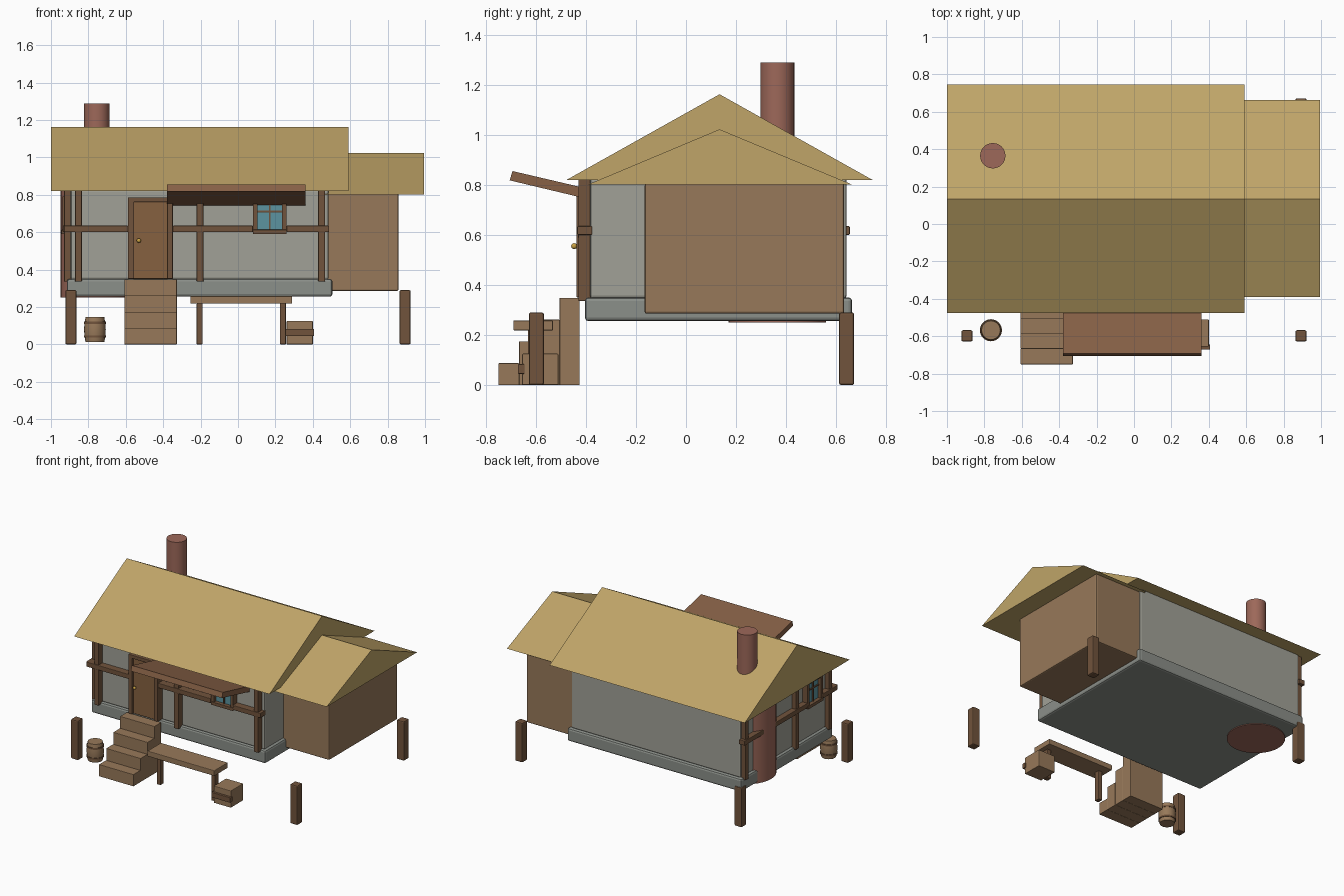
import bpy, bmesh, math
from mathutils import Matrix

if "Cube" in bpy.data.objects:
    bpy.data.objects.remove(bpy.data.objects["Cube"])


def material(name, r, g, b):
    m = bpy.data.materials.new(name)
    m.diffuse_color = [(c / 255) ** 2.2 for c in (r, g, b)] + [1]
    m.use_nodes = True
    m.node_tree.nodes["Principled BSDF"].inputs["Base Color"].default_value = m.diffuse_color
    return m


STRAW = material("straw", 190, 163, 104)
PLANK = material("plank", 150, 120, 90)
TIMBER = material("timber", 112, 84, 62)
DOOR = material("door_wood", 133, 97, 66)
AWNING = material("awning_wood", 134, 97, 72)
BRICK = material("brick", 156, 104, 90)
PLASTER = material("plaster", 160, 160, 150)
STONE = material("stone", 138, 142, 136)
GLASS = material("glass", 92, 146, 158)
BRASS = material("brass", 200, 160, 70)


def finish(bm, name, mat, smooth=False):
    bmesh.ops.recalc_face_normals(bm, faces=bm.faces)
    me = bpy.data.meshes.new(name)
    bm.to_mesh(me)
    bm.free()
    me.materials.append(mat)
    ob = bpy.data.objects.new(name, me)
    bpy.context.collection.objects.link(ob)
    if smooth:
        bpy.ops.object.select_all(action='DESELECT')
        ob.select_set(True)
        bpy.context.view_layer.objects.active = ob
        bpy.ops.object.shade_smooth_by_angle(angle=math.radians(35))
    return ob


def box(name, x, y, z, mat, bevel=0.004):
    """Box from (min, max) ranges with softened edges."""
    bm = bmesh.new()
    bmesh.ops.create_cube(bm, size=1)
    for v in bm.verts:
        v.co = [r[0] if c < 0 else r[1] for c, r in zip(v.co, (x, y, z))]
    if bevel:
        bmesh.ops.bevel(bm, geom=bm.edges[:], offset=bevel, segments=2,
                        profile=0.5, affect='EDGES')
    return finish(bm, name, mat)


def extrude_x(name, profile, x0, x1, mat):
    """Sweep a (y, z) profile along x."""
    bm = bmesh.new()
    f = bm.faces.new([bm.verts.new((x0, y, z)) for y, z in profile])
    r = bmesh.ops.extrude_face_region(bm, geom=[f])
    for v in r['geom']:
        if isinstance(v, bmesh.types.BMVert):
            v.co.x = x1
    return finish(bm, name, mat)


def lathe(name, cx, cy, profile, mat, n=24):
    """Closed solid of revolution from (radius, z) points."""
    bm = bmesh.new()
    rings = [[bm.verts.new((cx + r * math.cos(2 * math.pi * i / n),
                            cy + r * math.sin(2 * math.pi * i / n), z))
              for i in range(n)] for r, z in profile]
    for a, b in zip(rings, rings[1:]):
        for i in range(n):
            j = (i + 1) % n
            bm.faces.new((a[i], a[j], b[j], b[i]))
    bm.faces.new(rings[0])
    bm.faces.new(rings[-1])
    return finish(bm, name, mat, True)


# Foundation and walls
box("foundation", (-0.915, 0.505), (-0.404, 0.664), (0.255, 0.35), STONE, 0.014)
box("main_walls", (-0.895, 0.485), (-0.384, 0.642), (0.345, 0.83), PLASTER, 0.012)
box("side_room", (0.47, 0.858), (-0.165, 0.632), (0.285, 0.805), PLANK, 0.008)

# Roofs
extrude_x("main_roof", [(-0.477, 0.82), (0.745, 0.82), (0.134, 1.162)], -1, 0.59, STRAW)
extrude_x("side_roof", [(-0.39, 0.802), (0.662, 0.802), (0.134, 1.022)], 0.45, 0.995, STRAW)
extrude_x("awning", [(-0.705, 0.818), (-0.693, 0.855), (-0.36, 0.777), (-0.37, 0.738)],
          -0.38, 0.362, AWNING)

# Chimney
lathe("chimney_base", -0.755, 0.365, [(0.195, 0.25), (0.195, 0.83)], BRICK, 32)
lathe("chimney_stack", -0.755, 0.365, [(0.068, 0.8), (0.068, 1.288)], BRICK, 24)

# Front timbers
for i, x in enumerate((-0.853, -0.203, 0.447)):
    box(f"front_post_{i}", (x - 0.018, x + 0.018), (-0.43, -0.375), (0.335, 0.825), TIMBER)
for i, r in enumerate(((-0.93, -0.588), (-0.348, 0.08), (0.26, 0.487))):
    box(f"front_rail_{i}", r, (-0.435, -0.375), (0.6, 0.635), TIMBER)

# Left side timbers
for i, y in enumerate((-0.355, 0.03, 0.615)):
    box(f"left_post_{i}", (-0.93, -0.89), (y - 0.018, y + 0.018), (0.335, 0.825), TIMBER)
for i, r in enumerate(((-0.425, -0.25), (-0.08, 0.655))):
    box(f"left_rail_{i}", (-0.937, -0.89), r, (0.6, 0.635), TIMBER)

# Door
box("door", (-0.56, -0.375), (-0.422, -0.375), (0.35, 0.762), DOOR)
for i, r in enumerate(((-0.588, -0.556), (-0.378, -0.348))):
    box(f"door_jamb_{i}", r, (-0.438, -0.375), (0.35, 0.785), TIMBER)
box("door_lintel", (-0.588, -0.348), (-0.438, -0.375), (0.76, 0.786), TIMBER)
bm = bmesh.new()
bmesh.ops.create_uvsphere(bm, u_segments=12, v_segments=8, radius=0.012,
                          matrix=Matrix.Translation((-0.53, -0.447, 0.555)))
finish(bm, "door_knob", BRASS, True)


# Windows, built on the front and turned onto the left wall where needed
def window(name, place):
    parts = [("glass", (-0.075, 0.075), (-0.022, 0.0), (0.605, 0.78), GLASS),
             ("sill", (-0.09, 0.09), (-0.05, 0.0), (0.59, 0.613), TIMBER),
             ("head", (-0.09, 0.09), (-0.045, 0.0), (0.765, 0.79), TIMBER),
             ("mullion", (-0.005, 0.005), (-0.03, 0.0), (0.61, 0.77), TIMBER),
             ("bar", (-0.07, 0.07), (-0.03, 0.0), (0.705, 0.715), TIMBER)]
    for s in (-1, 1):
        parts.append((f"jamb_{s + 1}", (s * 0.0775 - 0.0125, s * 0.0775 + 0.0125),
                      (-0.045, 0.0), (0.6, 0.78), TIMBER))
    for part, x, y, z, mat in parts:
        box(f"{name}_{part}", x, y, z, mat, 0.002).data.transform(place)


window("front_window", Matrix.Translation((0.17, -0.382, 0)))
window("left_window", Matrix.Translation((-0.893, -0.165, 0)) @ Matrix.Rotation(-math.pi / 2, 4, 'Z'))

# Steps
edges = [-0.75, -0.667, -0.585, -0.505, -0.425]
for i in range(4):
    box(f"step_{i}", (-0.607, -0.327), (edges[i], edges[i + 1]), (0, 0.087 * (i + 1)), PLANK, 0.002)

# Corner stilts
for i, (x, y) in enumerate([(x, y) for x in (-0.893, 0.893) for y in (-0.598, 0.642)]):
    box(f"stilt_{i}", (x - 0.03, x + 0.03), (y - 0.03, y + 0.03), (0, 0.29), TIMBER, 0.008)

# Bench
box("bench_seat", (-0.255, 0.29), (-0.69, -0.532), (0.218, 0.258), PLANK)
for i, x in enumerate((-0.205, 0.24)):
    box(f"bench_leg_{i}", (x - 0.016, x + 0.016), (-0.632, -0.592), (0, 0.22), TIMBER)

# Crate
box("crate", (0.26, 0.4), (-0.655, -0.51), (0, 0.125), PLANK)
box("crate_slat", (0.252, 0.407), (-0.672, -0.645), (0.045, 0.083), TIMBER, 0.003)

# Barrel with hoops
lathe("barrel", -0.765, -0.568, [(0.05, 0.012), (0.056, 0.045), (0.058, 0.08),
                                 (0.056, 0.112), (0.05, 0.146)], PLANK)
for i, z in enumerate((0.042, 0.116)):
    lathe(f"barrel_hoop_{i}", -0.765, -0.568, [(0.059, z - 0.006), (0.059, z + 0.006)], TIMBER)
